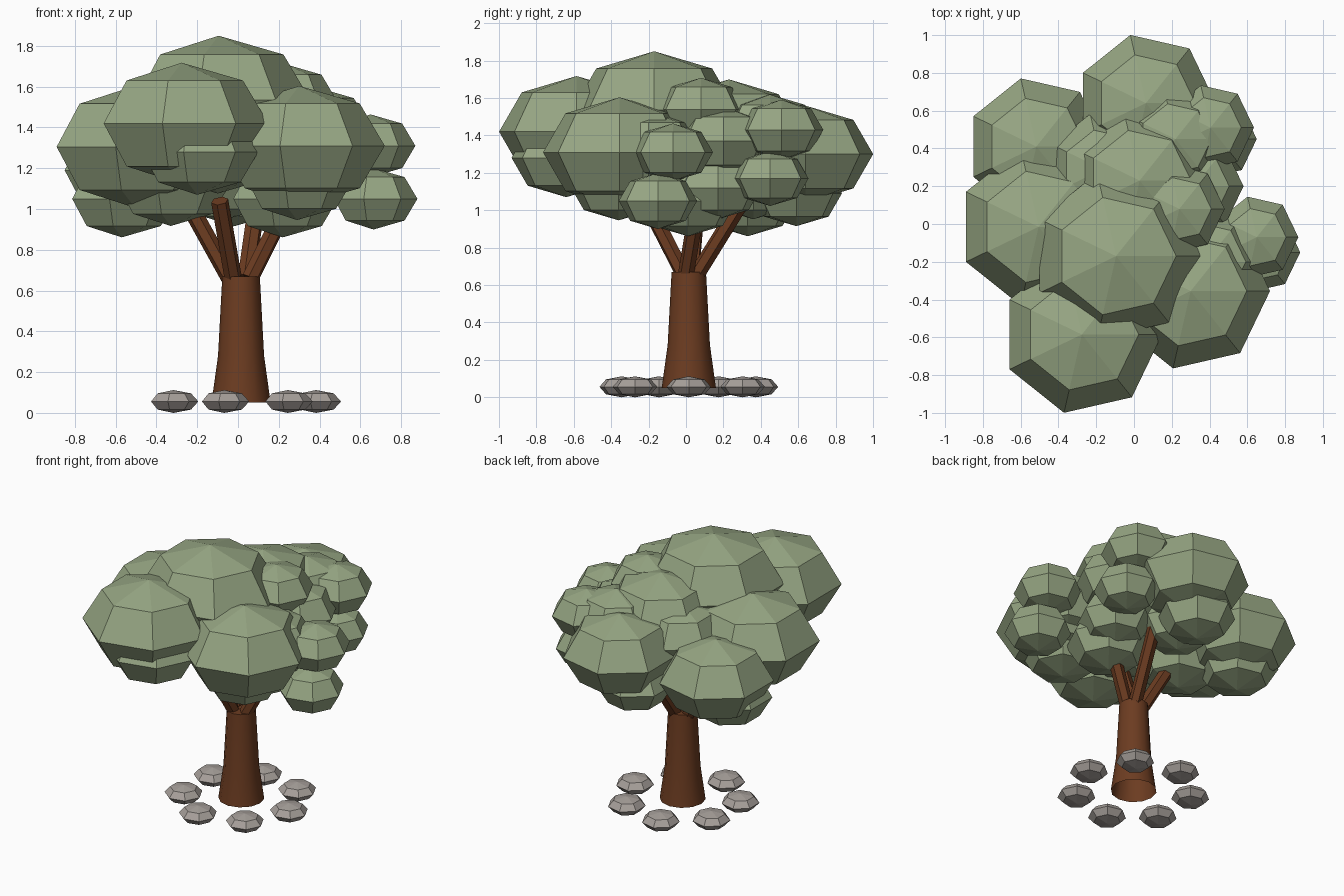
import bpy
import bmesh
import math
from mathutils import Vector, Matrix

cube = bpy.data.objects.get("Cube")
if cube:
    bpy.data.objects.remove(cube, do_unlink=True)


def make_material(name, rgb):
    mat = bpy.data.materials.new(name)
    mat.use_nodes = True
    color = (*rgb, 1.0)
    mat.diffuse_color = color
    mat.node_tree.nodes["Principled BSDF"].inputs["Base Color"].default_value = color
    return mat


leaf_green = make_material("leaf_green", (0.31, 0.385, 0.23))
bark_brown = make_material("bark_brown", (0.15, 0.045, 0.015))
stone_grey = make_material("stone_grey", (0.385, 0.35, 0.325))


def finish(name, bm, mat):
    mesh = bpy.data.meshes.new(name)
    bm.to_mesh(mesh)
    bm.free()
    mesh.materials.append(mat)
    obj = bpy.data.objects.new(name, mesh)
    bpy.context.collection.objects.link(obj)


def blob(name, x, y, z, radius, squash, mat):
    """Flat-shaded seven-sided squashed ball with an equator corner towards +x."""
    bm = bmesh.new()
    bmesh.ops.create_uvsphere(
        bm, u_segments=7, v_segments=4, radius=radius,
        matrix=Matrix.Translation((x, y, z)) @ Matrix.Diagonal((1, 1, squash, 1))
        @ Matrix.Rotation(-math.pi / 2, 4, "Z"))
    bmesh.ops.recalc_face_normals(bm, faces=bm.faces)
    finish(name, bm, mat)


# Large leaf clumps: x, y, z, radius
large_clumps = {
    "front": (-0.276, -0.585, 1.42, 0.425),
    "top": (-0.095, -0.17, 1.535, 0.45),
    "side_right": (-0.505, -0.015, 1.305, 0.427),
    "side_left": (0.30, -0.355, 1.31, 0.42),
    "back": (0.063, 0.64, 1.30, 0.37),
    "back_right": (-0.517, 0.41, 1.19, 0.37),
    "middle": (0.03, 0.23, 1.43, 0.385),
}
# Smaller clumps hanging under and beside the large ones
small_clumps = {
    "under_front": (-0.20, -0.64, 1.28, 0.30),
    "under_top": (-0.10, -0.22, 1.30, 0.32),
    "under_side_right": (-0.33, 0.04, 1.12, 0.29),
    "under_side_left": (0.29, -0.36, 1.135, 0.27),
    "beside_side_left": (0.38, -0.20, 1.32, 0.30),
    "under_back": (-0.02, 0.59, 1.09, 0.25),
    "under_back_right": (-0.57, 0.33, 1.05, 0.27),
    "under_middle": (0.22, 0.01, 1.05, 0.27),
    "under_middle_back": (-0.05, 0.36, 1.12, 0.24),
    "middle_left": (0.32, 0.20, 1.37, 0.26),
    "under_middle_left": (0.30, 0.17, 1.12, 0.24),
    "middle_right": (-0.165, 0.29, 1.36, 0.30),
    "middle_back": (0.22, 0.45, 1.43, 0.27),
    "upper_left": (0.24, 0.08, 1.54, 0.24),
    "left_upper": (0.65, -0.07, 1.31, 0.22),
    "left_lower": (0.665, -0.15, 1.05, 0.215),
    "back_left_upper": (0.405, 0.51, 1.43, 0.23),
    "back_left_lower": (0.44, 0.45, 1.17, 0.21),
}
for group in (large_clumps, small_clumps):
    for place, (x, y, z, r) in group.items():
        blob("leaf_clump_" + place, x, y, z, r, 0.7, leaf_green)

# Trunk: smooth flared profile, closed on top and open underneath
SIDES = 12
bm = bmesh.new()
rings = []
for z, r in ((0.05, 0.145), (0.28, 0.113), (0.67, 0.092)):
    rings.append([bm.verts.new((0.015 + r * math.cos(math.tau * i / SIDES),
                                0.015 + r * math.sin(math.tau * i / SIDES), z))
                  for i in range(SIDES)])
for low, high in zip(rings, rings[1:]):
    for i in range(SIDES):
        j = (i + 1) % SIDES
        bm.faces.new((low[i], low[j], high[j], high[i])).smooth = True
bm.faces.new(rings[-1])
for edge in bm.edges:
    edge.smooth = not all(v in rings[-1] for v in edge.verts)
finish("trunk", bm, bark_brown)


# Branches: six-sided rods from the trunk top into the leaves
def branch(name, start, end, radius=0.043):
    start, end = Vector(start), Vector(end)
    axis = end - start
    turn = axis.to_track_quat("Z", "Y").to_matrix().to_4x4()
    bm = bmesh.new()
    bmesh.ops.create_cone(
        bm, cap_ends=True, segments=6, radius1=radius, radius2=radius,
        depth=axis.length, matrix=Matrix.Translation((start + end) / 2) @ turn)
    finish(name, bm, bark_brown)


branch("branch_front", (-0.025, -0.02, 0.67), (-0.09, -0.21, 1.04))
branch("branch_left", (0.06, 0.0, 0.66), (0.24, 0.06, 1.02))
branch("branch_right", (-0.04, 0.03, 0.66), (-0.24, 0.06, 1.02))
branch("branch_back", (0.04, 0.06, 0.66), (0.10, 0.32, 1.08))

# Ring of seven stones around the trunk
for i in range(7):
    a = math.tau * i / 7
    blob(f"stone_{i + 1}", 0.015 + 0.368 * math.cos(a), 0.015 + 0.368 * math.sin(a),
         0.056, 0.122, 0.46, stone_grey)
